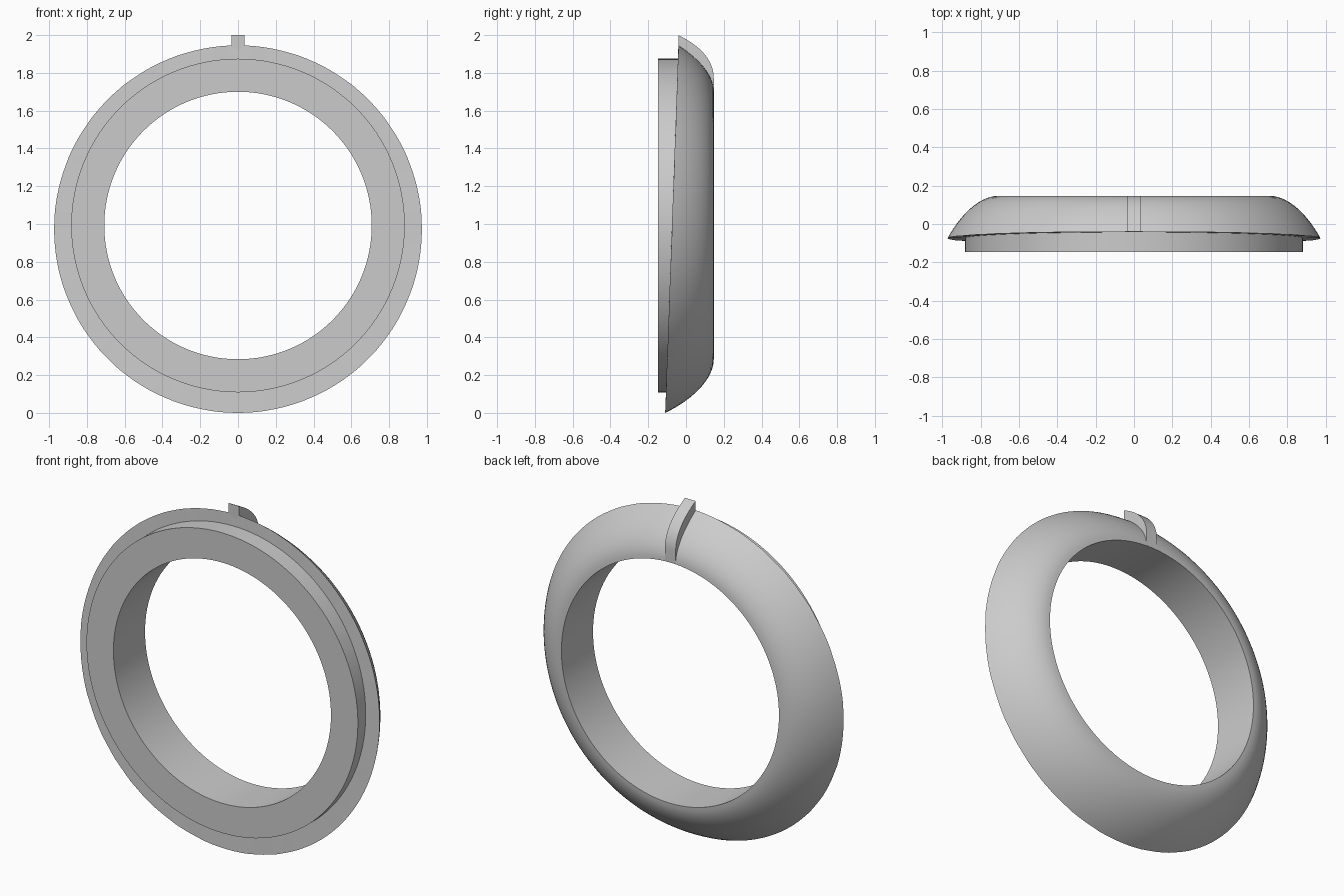
import bpy, bmesh, math
from mathutils import Vector
from mathutils.geometry import interpolate_bezier

if "Cube" in bpy.data.objects:
    bpy.data.objects.remove(bpy.data.objects["Cube"])

CENTRE_Z = 0.992
BORE, COLLAR = 0.708, 0.883
FRONT, BACK = -0.147, 0.147
SEGMENTS, ARC_STEPS = 128, 14

grey = bpy.data.materials.new("light grey")
grey.use_nodes = True
grey.diffuse_color = (0.6, 0.6, 0.6, 1)
grey.node_tree.nodes["Principled BSDF"].inputs["Base Color"].default_value = (0.6, 0.6, 0.6, 1)

# Rounded section of the dome as (radius, depth), from outer rim to bore
SECTION = interpolate_bezier(Vector((0.992, -0.11)), Vector((0.93, 0.02)),
                             Vector((0.82, BACK)), Vector((BORE, BACK)), 200)


def flange_depth(z):
    """Depth of the tilted plane that the front of the flange lies on."""
    return -0.11 + 0.036 * z


def make_object(name, bm):
    bmesh.ops.recalc_face_normals(bm, faces=bm.faces)
    mesh = bpy.data.meshes.new(name)
    bm.to_mesh(mesh)
    bm.free()
    mesh.materials.append(grey)
    obj = bpy.data.objects.new(name, mesh)
    bpy.context.collection.objects.link(obj)
    bpy.ops.object.select_all(action="DESELECT")
    obj.select_set(True)
    bpy.context.view_layer.objects.active = obj
    bpy.ops.object.shade_smooth_by_angle(angle=math.radians(30))
    return obj


def ring_section(angle):
    """Closed section at one angle, its dome trimmed by the tilted plane."""
    up = math.sin(angle)
    start = next(i for i, p in enumerate(SECTION)
                 if p.y >= flange_depth(CENTRE_Z + p.x * up) - 0.0005)
    last = len(SECTION) - 1
    arc = [SECTION[round(start + (last - start) * k / ARC_STEPS)]
           for k in range(ARC_STEPS + 1)]
    collar_back = flange_depth(CENTRE_Z + COLLAR * up)
    return [(BORE, FRONT), (COLLAR, FRONT), (COLLAR, collar_back)] + [tuple(p) for p in arc]


# Ring body: straight bore, front collar, tilted flange and domed back
bm = bmesh.new()
loops = []
for s in range(SEGMENTS):
    a = 2 * math.pi * s / SEGMENTS
    loops.append([bm.verts.new((r * math.cos(a), y, CENTRE_Z + r * math.sin(a)))
                  for r, y in ring_section(a)])
for s, loop in enumerate(loops):
    following = loops[(s + 1) % SEGMENTS]
    for k in range(len(loop)):
        n = (k + 1) % len(loop)
        bm.faces.new((loop[k], loop[n], following[n], following[k]))
make_object("ring_body", bm)

# Locating rib: curved fin over the top of the dome, down to the bore
rib_curve = interpolate_bezier(Vector((-0.04, 2.0)), Vector((0.06, 1.95)),
                               Vector((BACK, 1.88)), Vector((BACK, 1.77)), 16)
outline = [tuple(p) for p in rib_curve] + [(BACK, 1.702), (0.1, 1.702), (-0.04, 1.9)]
bm = bmesh.new()
side = bm.faces.new([bm.verts.new((-0.035, y, z)) for y, z in outline])
extruded = bmesh.ops.extrude_face_region(bm, geom=[side], use_keep_orig=True)
bmesh.ops.translate(bm, vec=(0.07, 0, 0),
                    verts=[g for g in extruded["geom"] if isinstance(g, bmesh.types.BMVert)])
make_object("top_rib", bm)
